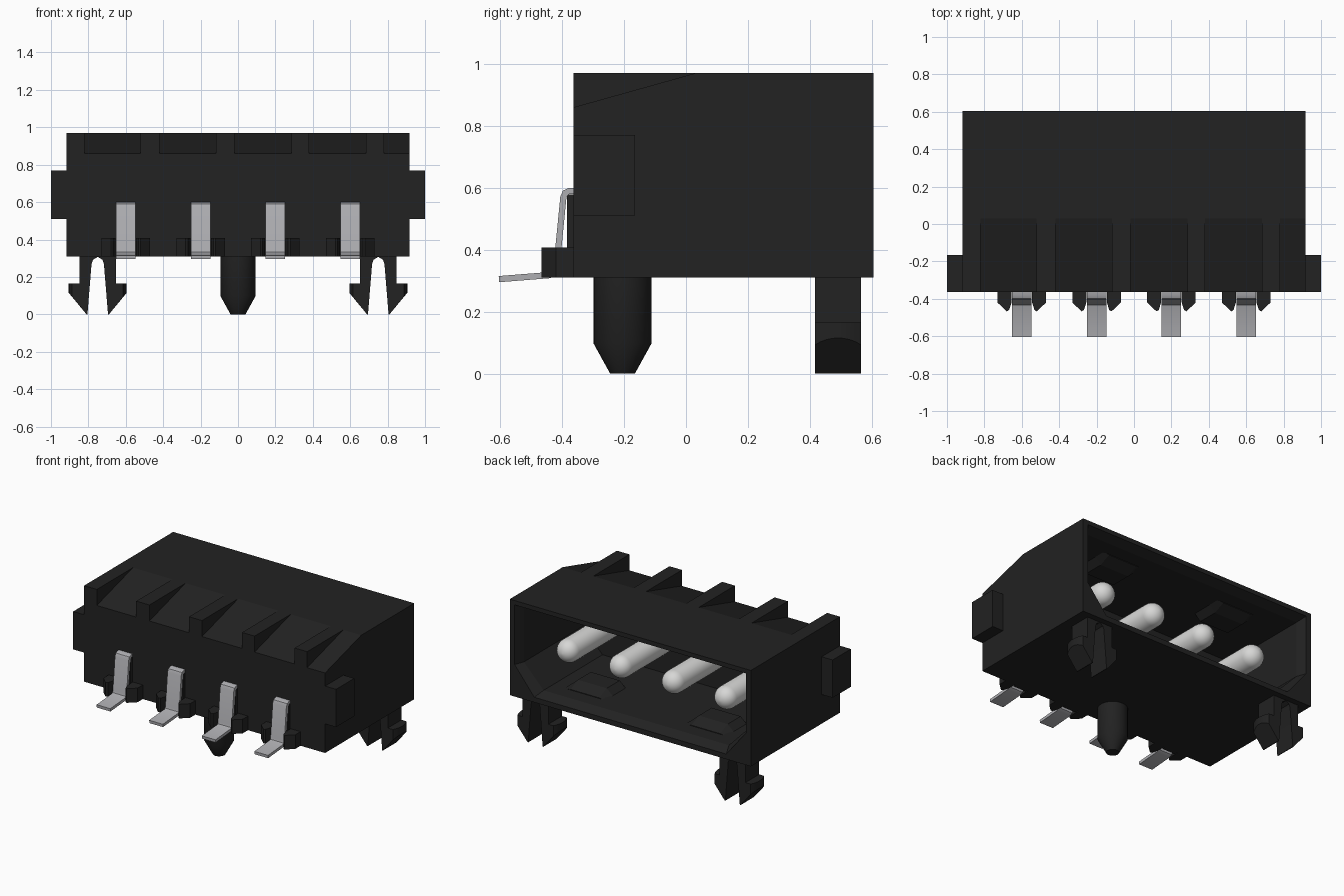
import bpy, bmesh, math
from mathutils import Vector

if "Cube" in bpy.data.objects:
    bpy.data.objects.remove(bpy.data.objects["Cube"])


def material(name, rgb):
    m = bpy.data.materials.new(name)
    m.diffuse_color = (*rgb, 1)
    m.use_nodes = True
    m.node_tree.nodes["Principled BSDF"].inputs["Base Color"].default_value = m.diffuse_color
    return m


BLACK = material("black_plastic", (0.016, 0.016, 0.016))
GREY = material("grey_metal", (0.42, 0.42, 0.44))
PALE = material("pale_metal", (0.68, 0.68, 0.67))


def loft(name, rings, mat, smooth=False):
    """Solid through rings with equal point counts, capped at both ends."""
    bm = bmesh.new()
    vs = [[bm.verts.new(p) for p in r] for r in rings]
    n = len(rings[0])
    for a, b in zip(vs, vs[1:]):
        for i in range(n):
            j = (i + 1) % n
            bm.faces.new((a[i], a[j], b[j], b[i]))
    bm.faces.new(vs[0][::-1])
    bm.faces.new(vs[-1])
    bmesh.ops.recalc_face_normals(bm, faces=bm.faces)
    me = bpy.data.meshes.new(name)
    bm.to_mesh(me)
    bm.free()
    me.materials.append(mat)
    ob = bpy.data.objects.new(name, me)
    bpy.context.collection.objects.link(ob)
    if smooth:
        bpy.ops.object.select_all(action='DESELECT')
        ob.select_set(True)
        bpy.context.view_layer.objects.active = ob
        bpy.ops.object.shade_smooth_by_angle(angle=math.radians(32))
    return ob


def prism_x(name, yz, x0, x1, mat, smooth=False):
    return loft(name, [[(x, y, z) for y, z in yz] for x in (x0, x1)], mat, smooth)


def prism_z(name, xy, z0, z1, mat):
    return loft(name, [[(x, y, z) for x, y in xy] for z in (z0, z1)], mat)


def lathe(name, profile, axis, origin, mat, n=32):
    """Round solid from (radius, distance) pairs along y or z."""
    rings = []
    for r, d in profile:
        ring = []
        for i in range(n):
            a = 2 * math.pi * i / n
            u, v = r * math.cos(a), r * math.sin(a)
            off = (u, v, d) if axis == 'z' else (u, d, v)
            ring.append(Vector(origin) + Vector(off))
        rings.append(ring)
    return loft(name, rings, mat, True)


# Housing: outer skin, rim, lead-in and cavity in one loft along y
def section(y, w, top, bottom, cut=0.0, side=0.53):
    return [(-w, y, top), (w, y, top), (w, y, side),
            (w - cut, y, bottom), (-w + cut, y, bottom), (-w, y, side)]


loft("housing", [
    section(-0.363, 0.917, 0.86, 0.31),
    section(0.03, 0.917, 0.97, 0.31),
    section(0.605, 0.917, 0.97, 0.31),
    section(0.605, 0.88, 0.94, 0.345, 0.15),
    section(0.54, 0.855, 0.915, 0.375, 0.15),
    section(-0.10, 0.855, 0.915, 0.375, 0.15)], BLACK)

# Ribs standing on the sloped front of the roof
for x0, x1 in ((-0.917, -0.82), (-0.52, -0.42), (-0.118, -0.02),
               (0.285, 0.38), (0.685, 0.78)):
    prism_x("roof_rib", [(-0.363, 0.86), (0.03, 0.97), (-0.363, 0.97)], x0, x1, BLACK)

# Side ears
for s in (-1, 1):
    prism_x("side_ear", [(-0.363, 0.51), (-0.165, 0.51), (-0.165, 0.77), (-0.363, 0.77)],
            s * 0.90, s * 1.0, BLACK)

# Raised keys on the cavity floor and ceiling
for x in (-0.46, 0.46):
    for z, s in ((0.37, 1), (0.92, -1)):
        xz = [(-0.16, 0), (-0.11, 0.045), (0.11, 0.045), (0.16, 0)]
        loft("cavity_key", [[(x + k * u, y, z + s * h * v) for u, v in xz]
                            for y, k, h in ((0.22, 1, 1), (0.36, 1, 1), (0.44, 1, 0.2))], BLACK)


# Solder tail: a bent strip made from a centre line
def strip_outline(path, t):
    pts = [Vector(p) for p in path]
    left, right = [], []
    for i, p in enumerate(pts):
        d = (pts[min(i + 1, len(pts) - 1)] - pts[max(i - 1, 0)]).normalized()
        nrm = Vector((-d.y, d.x)) * t / 2
        left.append(p + nrm)
        right.append(p - nrm)
    return left + right[::-1]


tail = strip_outline([(-0.34, 0.59), (-0.376, 0.59), (-0.390, 0.584), (-0.396, 0.57),
                      (-0.418, 0.345), (-0.424, 0.326), (-0.44, 0.318),
                      (-0.604, 0.305)], 0.02)
guide = [(0.055, -0.35), (0.055, -0.42), (0.068, -0.46), (0.08, -0.467),
         (0.13, -0.42), (0.13, -0.35)]
arc = [math.radians(a) for a in range(0, 90, 12)]
pin = [(0.078, -0.15)] + [(0.078 * math.cos(a), 0.412 + 0.078 * math.sin(a)) for a in arc]
pin.append((0.004, 0.49))

# Four contacts, each with tail, backing pad, two guides and a round pin
for x in (-0.6, -0.2, 0.2, 0.6):
    prism_x("solder_tail", tail, x - 0.052, x + 0.052, GREY, True)
    prism_x("tail_backing", [(-0.35, 0.31), (-0.384, 0.31), (-0.384, 0.578), (-0.35, 0.578)],
            x - 0.05, x + 0.05, BLACK)
    for s in (-1, 1):
        prism_z("tail_guide", [(x + s * u, y) for u, y in guide], 0.31, 0.407, BLACK)
    lathe("contact_pin", pin, 'y', (x, 0, 0.63), PALE)

# Locating peg under the front
lathe("locating_peg", [(0.094, 0.33), (0.094, 0.098), (0.04, 0.0)], 'z', (0, -0.205, 0), BLACK)

# Split snap clips under the rear; barbs follow a round outer surface
for cx in (-0.75, 0.75):
    for s in (-1, 1):
        rings = []
        for i in range(9):
            v = -0.074 + 0.148 * i / 8
            r = math.sqrt(0.155 ** 2 - v * v)
            zb = 0.115 - (0.155 - r) * 1.16
            prof = [(0.0, 0.33), (0.098, 0.33), (0.098, 0.165), (r, 0.165), (r, zb),
                    (0.06, 0.0), (0.055, 0.0), (0.033, 0.27), (0.025, 0.292), (0.0, 0.307)]
            rings.append([(cx + s * u, 0.491 + v, z) for u, z in prof])
        loft("snap_clip_leg", rings, BLACK, True)
